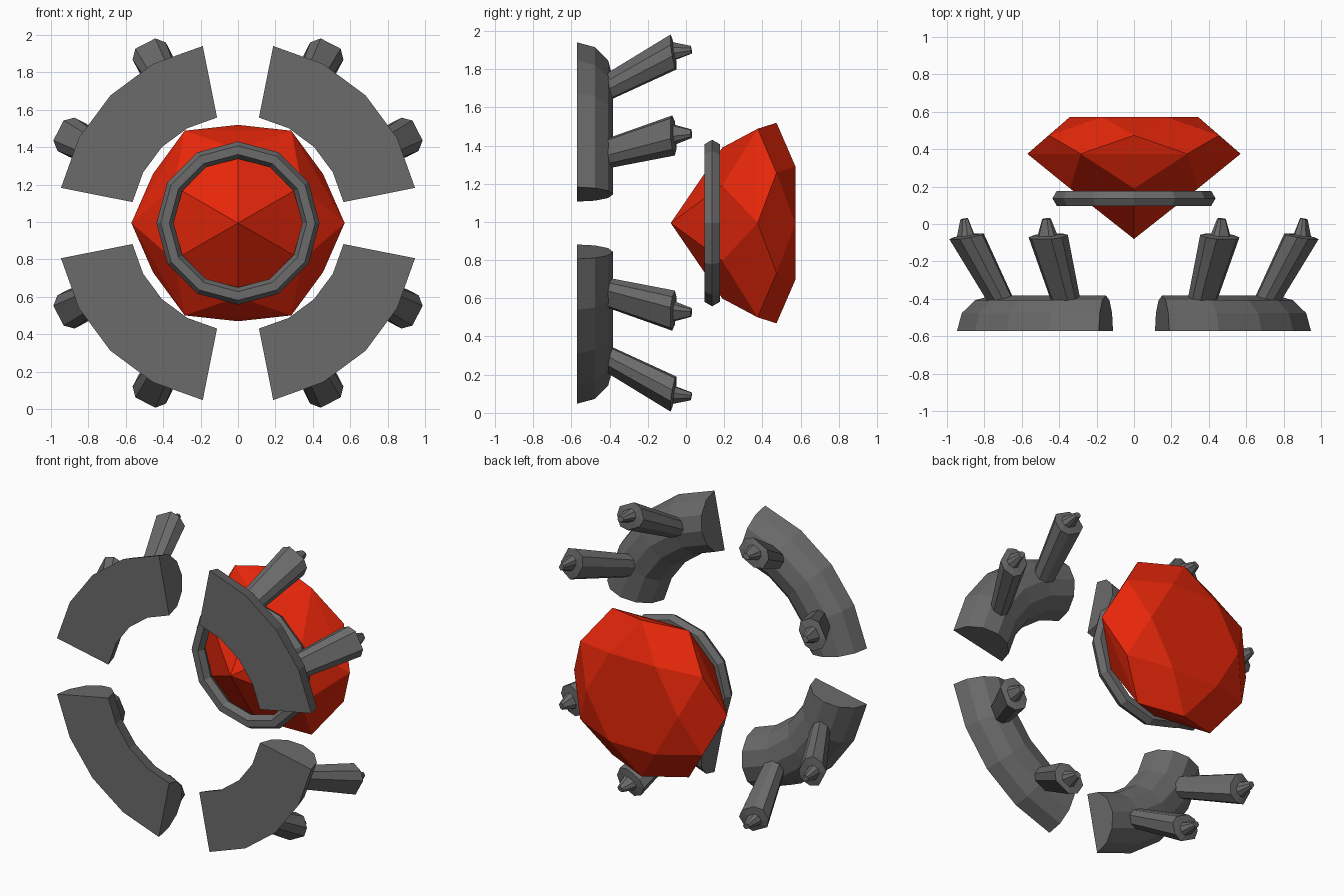
import bpy, bmesh
from math import sin, cos, pi, radians
from mathutils import Vector

if "Cube" in bpy.data.objects:
    bpy.data.objects.remove(bpy.data.objects["Cube"])

CZ = 0.994  # height of the common axis


def material(name, colour):
    m = bpy.data.materials.new(name)
    m.diffuse_color = (*colour, 1)
    m.use_nodes = True
    m.node_tree.nodes["Principled BSDF"].inputs["Base Color"].default_value = m.diffuse_color
    return m


red = material("gem_red", (0.8, 0.02, 0.003))
dark = material("dark_grey", (0.145, 0.145, 0.145))


def finish(name, bm, mat):
    bmesh.ops.recalc_face_normals(bm, faces=bm.faces)
    me = bpy.data.meshes.new(name)
    bm.to_mesh(me)
    bm.free()
    me.materials.append(mat)
    ob = bpy.data.objects.new(name, me)
    bpy.context.collection.objects.link(ob)
    return ob


def polar(a, r, y, t=0.0):
    """Point at angle a around the central y axis, t = tangential offset."""
    return Vector((r * cos(a) - t * sin(a), y, CZ + r * sin(a) + t * cos(a)))


def loft(name, rings):
    bm = bmesh.new()
    vs = [[bm.verts.new(p) for p in ring] for ring in rings]
    n = len(vs[0])
    for a, b in zip(vs, vs[1:]):
        for i in range(n):
            j = (i + 1) % n
            bm.faces.new((a[i], a[j], b[j], b[i]))
    bm.faces.new(vs[0])
    bm.faces.new(vs[-1])
    return finish(name, bm, dark)


# Cut gem: six-fold rings of facet corners wrapped in a hull
bm = bmesh.new()
bm.verts.new((0, -0.08, CZ))
for y, r, start in ((0.19, 0.395, 30), (0.375, 0.57, 0), (0.474, 0.525, 30), (0.573, 0.342, 0)):
    for k in range(6):
        bm.verts.new(polar(radians(start + 60 * k), r, y))
bmesh.ops.convex_hull(bm, input=bm.verts)
bmesh.ops.dissolve_limit(bm, angle_limit=radians(2), verts=bm.verts, edges=bm.edges)
finish("gem", bm, red)

# Collar ring around the gem point
bpy.ops.mesh.primitive_torus_add(major_segments=12, minor_segments=6, major_radius=0.39,
                                 minor_radius=0.046, location=(0, 0.137, CZ),
                                 rotation=(pi / 2, 0, 0))
bpy.context.object.name = "collar_ring"
bpy.context.object.data.materials.append(dark)

# Eight-sided prong section: (radial, tangential), flatter on the outside
HALF = [(0.08, 0.06), (0.035, 0.1), (-0.035, 0.1), (-0.07, 0.05)]
SECTION = HALF + [(u, -t) for u, t in reversed(HALF)]
# Prong stations: y, radius from the axis, section scale
PRONG = [(-0.46, 0.765, 0.7), (-0.065, 1.0, 1.0), (-0.06, 1.01, 0.5), (0.028, 1.02, 0.22)]

for q in range(4):
    # Half-round arc block with a flat front
    rings = []
    for i in range(5):
        a = radians(90 * q + 11.25 + 16.875 * i)
        rings.append([polar(a, 0.77 + 0.195 * cos(pi * k / 6), -0.572 + 0.19 * sin(pi * k / 6))
                      for k in range(7)])
    loft(f"arc_block_{q + 1}", rings)

    # Two flaring prongs with small tips
    for j, deg in enumerate((27.3, 62.7)):
        a = radians(90 * q + deg)
        loft(f"prong_{q + 1}_{j + 1}",
             [[polar(a, r + u * s, y - 0.2 * u * s, t * s) for u, t in SECTION]
              for y, r, s in PRONG])
